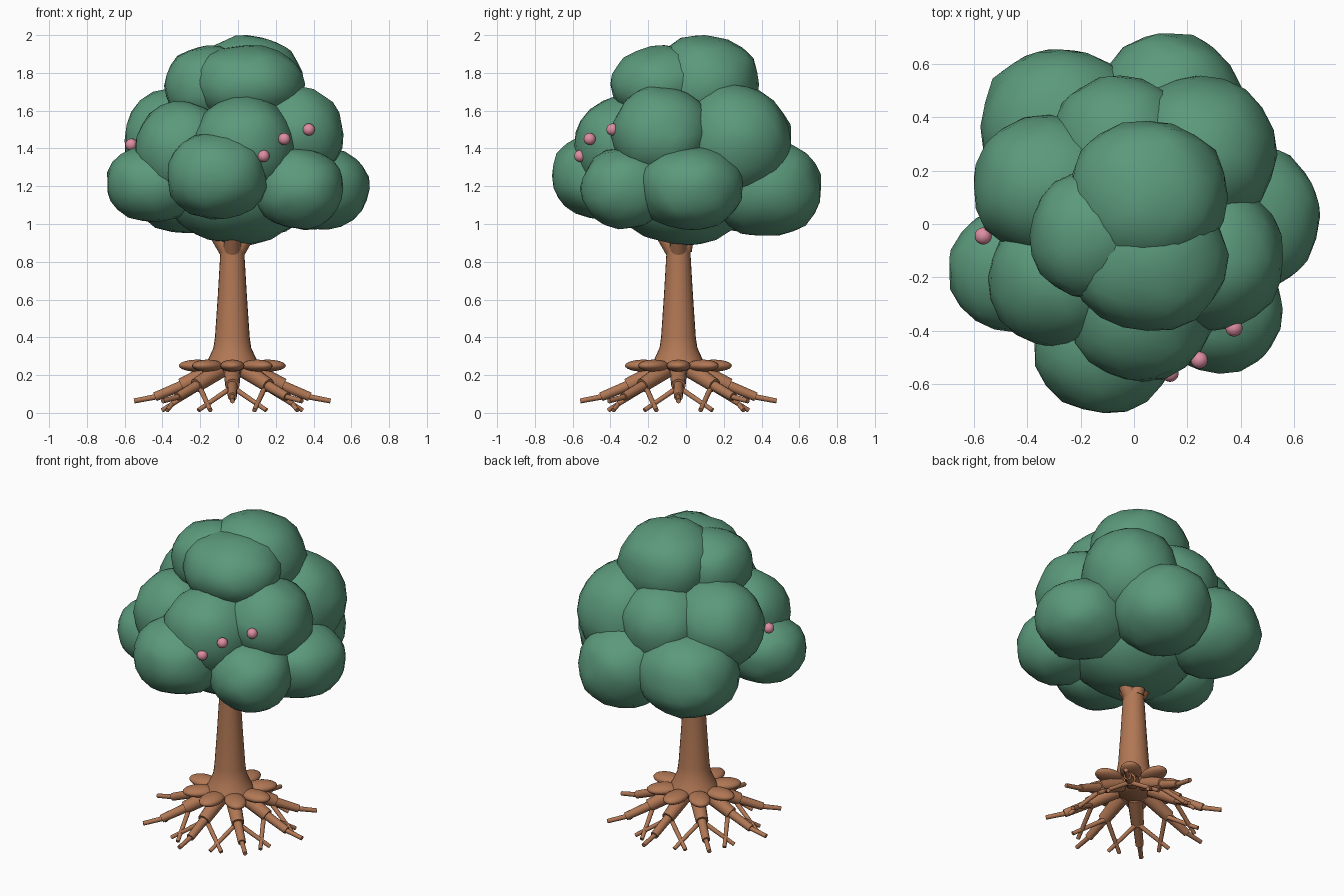
import bpy, bmesh, math
from mathutils import Vector, Matrix, noise

if "Cube" in bpy.data.objects:
    bpy.data.objects.remove(bpy.data.objects["Cube"])


def material(name, rgb):
    m = bpy.data.materials.new(name)
    m.diffuse_color = (*rgb, 1)
    m.use_nodes = True
    m.node_tree.nodes["Principled BSDF"].inputs["Base Color"].default_value = m.diffuse_color
    return m


LEAF = material("leaf green", (0.105, 0.32, 0.20))
BARK = material("bark brown", (0.44, 0.185, 0.09))
PINK = material("blossom pink", (0.72, 0.27, 0.36))
CX, CY = -0.03, -0.04          # trunk axis


def finish(name, bm, mat, angle=60):
    mesh = bpy.data.meshes.new(name)
    bm.to_mesh(mesh)
    bm.free()
    ob = bpy.data.objects.new(name, mesh)
    bpy.context.collection.objects.link(ob)
    mesh.materials.append(mat)
    bpy.ops.object.select_all(action='DESELECT')
    bpy.context.view_layer.objects.active = ob
    ob.select_set(True)
    bpy.ops.object.shade_smooth_by_angle(angle=math.radians(angle))
    return ob


def rod(bm, a, b, r1, r2, sides=12):
    """Tapered cylinder from a to b."""
    a, b = Vector(a), Vector(b)
    d = b - a
    m = Matrix.Translation((a + b) / 2) @ d.to_track_quat('Z', 'Y').to_matrix().to_4x4()
    bmesh.ops.create_cone(bm, cap_ends=True, segments=sides, radius1=r1,
                          radius2=r2, depth=d.length, matrix=m)


# Foliage: lumpy rounded clumps (centre, radii)
clumps = [
    ((0.05, 0.10, 1.74), (0.30, 0.285, 0.26)),     # crown top
    ((0.05, -0.115, 1.74), (0.295, 0.285, 0.205)),
    ((-0.16, -0.04, 1.73), (0.23, 0.24, 0.215)),
    ((0.03, -0.32, 1.41), (0.275, 0.27, 0.265)),   # middle ring
    ((-0.29, -0.20, 1.39), (0.255, 0.26, 0.255)),
    ((0.30, -0.13, 1.475), (0.26, 0.265, 0.25)),
    ((0.25, 0.26, 1.44), (0.28, 0.295, 0.29)),
    ((-0.05, 0.29, 1.45), (0.26, 0.265, 0.26)),
    ((-0.32, 0.14, 1.45), (0.285, 0.265, 0.27)),
    ((-0.11, -0.45, 1.255), (0.265, 0.26, 0.23)),  # lower ring
    ((0.32, -0.32, 1.19), (0.24, 0.235, 0.215)),
    ((0.42, 0.03, 1.19), (0.275, 0.275, 0.225)),
    ((0.13, 0.42, 1.19), (0.285, 0.295, 0.26)),
    ((-0.27, 0.365, 1.21), (0.31, 0.295, 0.26)),
    ((-0.445, -0.17, 1.215), (0.25, 0.235, 0.205)),
    ((-0.01, -0.02, 1.24), (0.40, 0.40, 0.345)),   # underside core
]
for i, (c, r) in enumerate(clumps):
    bm = bmesh.new()
    bmesh.ops.create_icosphere(bm, subdivisions=3, radius=1)
    for v in bm.verts:
        n = v.co.normalized()
        s = Vector((i * 3.7, i * 1.3, 5))
        k = 1 + 0.05 * noise.noise(n * 1.6 + s) + 0.045 * noise.noise(n * 3.2 + s)
        # slightly boxy swelling, as in a puffy clump
        k *= 1 + 0.05 * (1 - sum(abs(q) ** 4 for q in n))
        v.co = Vector(c) + Vector([n[j] * r[j] * k for j in range(3)])
        v.co.z = min(v.co.z, 2.0)
    finish(f"leaf_clump_{i + 1}", bm, LEAF, 80)

# Small blossoms
for i, p in enumerate([(-0.565, -0.045, 1.42), (0.375, -0.39, 1.50),
                       (0.245, -0.51, 1.45), (0.135, -0.56, 1.36)]):
    bm = bmesh.new()
    bmesh.ops.create_icosphere(bm, subdivisions=3, radius=0.032,
                               matrix=Matrix.Translation(p))
    finish(f"blossom_{i + 1}", bm, PINK)

# Trunk: lathed profile with flared foot
profile = [(0.0, 0.20), (0.10, 0.20), (0.145, 0.25), (0.125, 0.29), (0.10, 0.345),
           (0.092, 0.40), (0.077, 0.62), (0.064, 0.84), (0.060, 1.05), (0.0, 1.05)]
bm = bmesh.new()
verts = [bm.verts.new((CX + r, CY, z)) for r, z in profile]
edges = [bm.edges.new(e) for e in zip(verts, verts[1:])]
bmesh.ops.spin(bm, geom=verts + edges, cent=(CX, CY, 0), axis=(0, 0, 1),
               angle=2 * math.pi, steps=24)
bmesh.ops.remove_doubles(bm, verts=bm.verts, dist=0.0005)
bmesh.ops.recalc_face_normals(bm, faces=bm.faces)
finish("trunk", bm, BARK, 50)

# Branches forking into the foliage (the rear one is steeper)
bm = bmesh.new()
for k, out in enumerate((0.15, 0.05, 0.15, 0.15)):
    d = Vector((math.cos(k * math.pi / 2), math.sin(k * math.pi / 2), 0))
    base = Vector((CX, CY, 0.86)) + d * 0.025
    rod(bm, base, base + d * out + Vector((0, 0, 0.24)), 0.046, 0.036, 16)
finish("branches", bm, BARK)

# Roots: eight stepped limbs, each with a flat knuckle and two crossing rootlets
for k in range(8):
    origin = Matrix.Translation((CX, CY, 0)) @ Matrix.Rotation(k * math.pi / 4, 4, 'Z')

    def at(rad, side, z):
        return origin @ Vector((rad, side, z))

    bm = bmesh.new()
    bmesh.ops.create_uvsphere(bm, u_segments=20, v_segments=12, radius=1,
                              matrix=origin @ Matrix.Translation((0.185, 0, 0.25))
                              @ Matrix.Diagonal((0.098, 0.064, 0.032, 1)))
    finish(f"root_knuckle_{k + 1}", bm, BARK)

    bm = bmesh.new()
    rod(bm, at(0.10, 0, 0.225), at(0.27, 0, 0.145), 0.046, 0.038)
    rod(bm, at(0.24, 0, 0.155), at(0.41, 0, 0.085), 0.028, 0.024)
    rod(bm, at(0.39, 0, 0.088), at(0.52, 0, 0.063), 0.015, 0.013)
    for s in (-1, 1):
        rod(bm, at(0.25, 0.01 * s, 0.13), at(0.345, 0.18 * s, 0.014), 0.014, 0.012)
    finish(f"root_{k + 1}", bm, BARK, 40)
